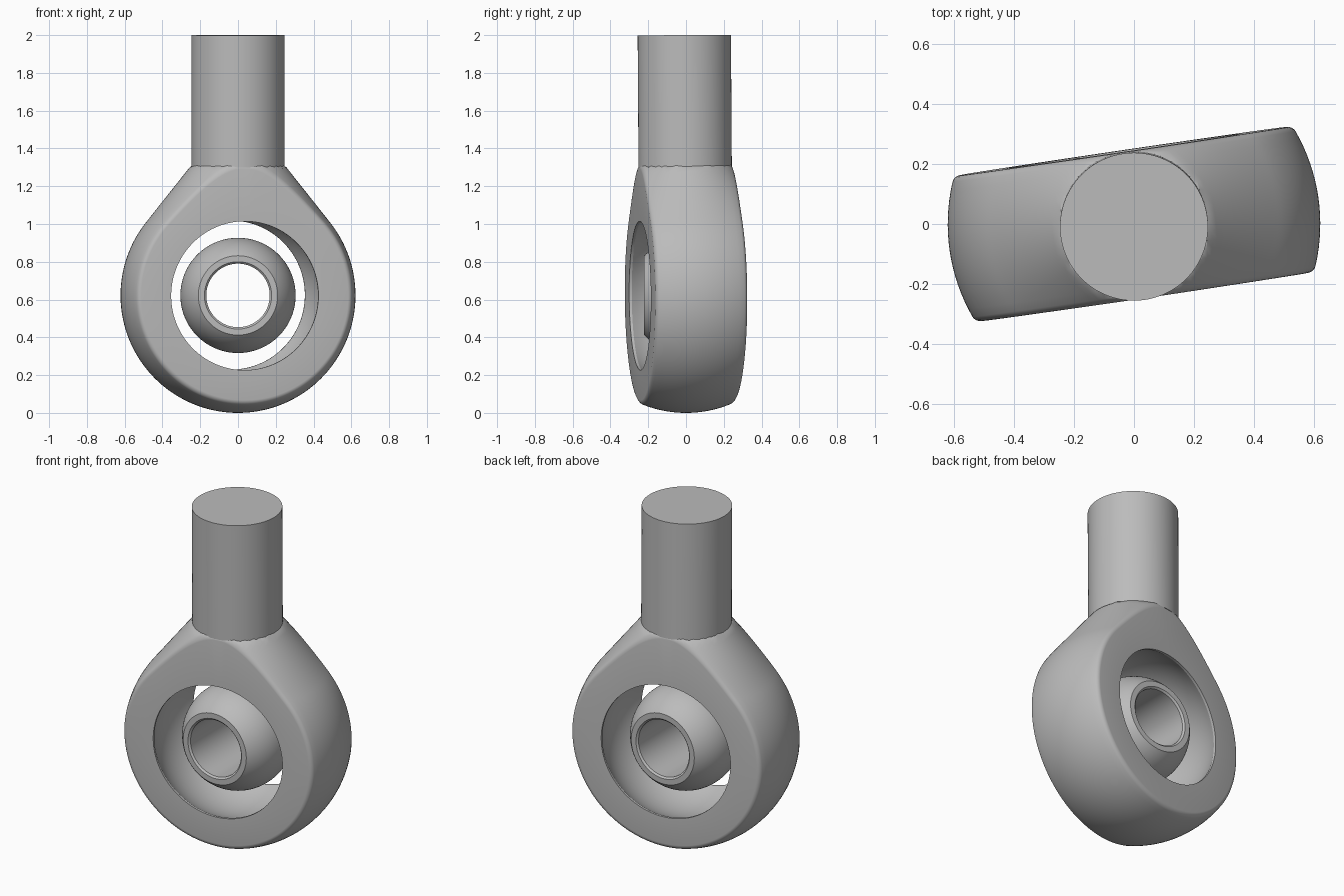
import bpy, bmesh
from math import sin, cos, pi, sqrt, acos, atan2, radians
from mathutils import Matrix, Vector

if "Cube" in bpy.data.objects:
    bpy.data.objects.remove(bpy.data.objects["Cube"])

R = 0.622            # outer radius of the head
HALF = 0.246         # half thickness of the head
SHANK_R = 0.247
NECK = 0.69          # neck height above the head centre
CENTRE = Vector((0, 0, R))
SEG = 192

steel = bpy.data.materials.new("grey steel")
steel.use_nodes = True
colour = (0.5, 0.5, 0.5, 1)
steel.diffuse_color = colour
steel.node_tree.nodes["Principled BSDF"].inputs["Base Color"].default_value = colour


def make_object(name, rings, matrix):
    """Skin closed rings of points into a closed loop of quads."""
    bm = bmesh.new()
    loops = [[bm.verts.new(p) for p in ring] for ring in rings]
    for a, b in zip(loops, loops[1:] + loops[:1]):
        n = len(a)
        for i in range(n):
            j = (i + 1) % n
            bm.faces.new((a[i], a[j], b[j], b[i]))
    bmesh.ops.recalc_face_normals(bm, faces=bm.faces)
    mesh = bpy.data.meshes.new(name)
    bm.to_mesh(mesh)
    bm.free()
    obj = bpy.data.objects.new(name, mesh)
    bpy.context.collection.objects.link(obj)
    mesh.transform(matrix)
    finish(obj)


def finish(obj):
    obj.data.materials.clear()
    obj.data.materials.append(steel)
    bpy.ops.object.select_all(action='DESELECT')
    obj.select_set(True)
    bpy.context.view_layer.objects.active = obj
    bpy.ops.object.shade_smooth_by_angle(angle=radians(25))


def circle(r, y):
    return [(r * cos(2 * pi * i / SEG), y, r * sin(2 * pi * i / SEG)) for i in range(SEG)]


# Sphere with a tangent cone rising to the shank
lean = atan2(NECK, SHANK_R) - acos(R / sqrt(NECK ** 2 + SHANK_R ** 2))


def inside(x, y, z):
    if z > NECK:
        return False
    if z > R * sin(lean):
        return x * x + y * y < ((R - z * sin(lean)) / cos(lean)) ** 2
    return x * x + y * y + z * z < R * R


def contour(y, inset):
    ring = []
    for i in range(SEG):
        a = 2 * pi * i / SEG
        low, high = 0.3, 1.0
        for _ in range(30):
            mid = (low + high) / 2
            if inside(mid * cos(a), y, mid * sin(a)):
                low = mid
            else:
                high = mid
        ring.append(((low - inset) * cos(a), y, (low - inset) * sin(a)))
    return ring


# Head: outer surface with small rounded rims, then the hollow race with a lip
edge = 0.018
rim = [(HALF - edge * (1 - cos(t)), edge * (1 - sin(t))) for t in (0, pi / 8, pi / 4, 3 * pi / 8)]
flat = HALF - edge
steps = 16
outer = [(-y, d) for y, d in rim]
outer += [(flat * (2 * k / steps - 1), 0) for k in range(steps + 1)]
outer += list(reversed(rim))
rings = [contour(y, d) for y, d in outer]

HOLE, LIP = 0.394, 0.014
race_half = HALF - LIP
race_r = sqrt(HOLE ** 2 + race_half ** 2)
rings.append(circle(HOLE, HALF))
for k in range(steps + 1):
    y = race_half * (1 - 2 * k / steps)
    rings.append(circle(sqrt(race_r ** 2 - y * y), y))
rings.append(circle(HOLE, -HALF))

tilt = Matrix.Rotation(0.0065, 4, 'X')
place = Matrix.Translation(CENTRE) @ tilt
make_object("head_ring", rings, place @ Matrix.Rotation(radians(8.4), 4, 'Z'))

# Ball: truncated sphere with a chamfered bore
BALL, FACE, BORE, CHAMFER = 0.305, 0.21, 0.168, 0.01
end = sqrt(BALL ** 2 - FACE ** 2)
reach = acos(FACE / BALL)
arcs = [reach * (2 * k / 32 - 1) for k in range(33)]
profile = [(BALL * cos(t), BALL * sin(t)) for t in arcs]
profile += [(BORE + CHAMFER, end), (BORE, end - CHAMFER),
            (BORE, CHAMFER - end), (BORE + CHAMFER, -end)]
make_object("pivot_ball", [circle(r, y) for r, y in profile], Matrix.Translation(CENTRE))

# Shank
bottom, top = NECK - 0.01, 2 - R
bpy.ops.mesh.primitive_cylinder_add(vertices=96, radius=SHANK_R, depth=top - bottom)
shank = bpy.context.object
shank.name = "shank"
shank.data.transform(place @ Matrix.Translation((0, 0, (top + bottom) / 2)))
finish(shank)
